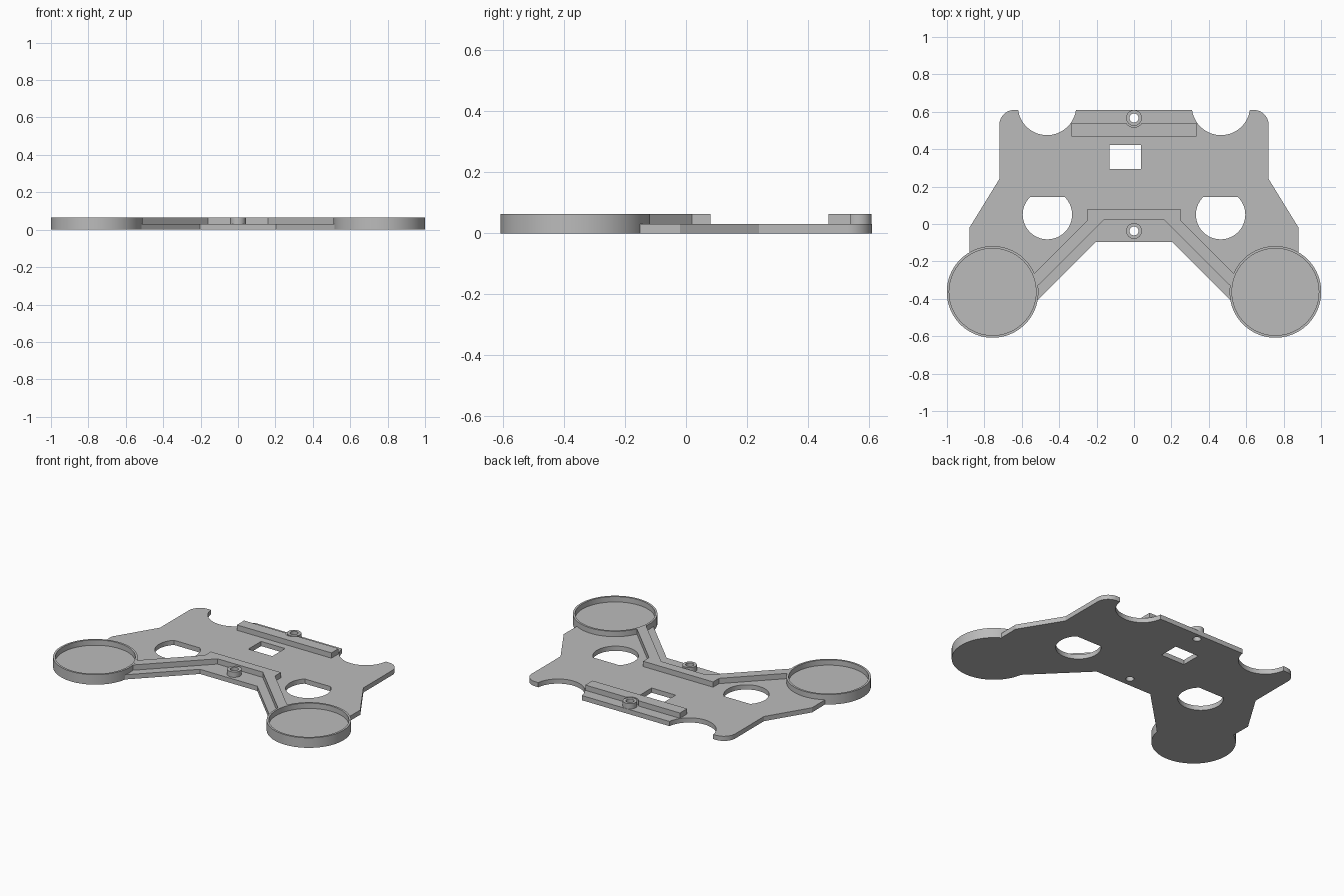
import bpy, bmesh
from math import cos, sin, radians

cube = bpy.data.objects.get("Cube")
if cube:
    bpy.data.objects.remove(cube, do_unlink=True)

GREY = (0.5, 0.5, 0.5, 1)
mat = bpy.data.materials.new("plain grey")
mat.use_nodes = True
mat.diffuse_color = GREY
mat.node_tree.nodes["Principled BSDF"].inputs["Base Color"].default_value = GREY

BASE, TOP = 0.03, 0.064
CUP_X, CUP_Y, CUP_R = 0.756, -0.363, 0.245
REAR_BOSS, FRONT_BOSS = 0.567, -0.037
BORE = 0.024


def arc(x, y, r, start, end, n=32):
    steps = [radians(start + (end - start) * i / n) for i in range(n + 1)]
    return [(x + r * cos(a), y + r * sin(a)) for a in steps]


def circle(x, y, r, n=64):
    return arc(x, y, r, 0, 360, n)[:-1]


def flip(points):
    return [(-x, y) for x, y in reversed(points)]


def mirrored(half):
    return half + flip(half)


def slab(name, loops, low, high):
    """Extrude closed loops; inner loops become holes."""
    curve = bpy.data.curves.new(name, "CURVE")
    curve.dimensions = "2D"
    curve.fill_mode = "BOTH"
    curve.extrude = (high - low) / 2
    for loop in loops:
        spline = curve.splines.new("POLY")
        spline.points.add(len(loop) - 1)
        for point, (x, y) in zip(spline.points, loop):
            point.co = (x, y, 0, 1)
        spline.use_cyclic_u = True
    source = bpy.data.objects.new(name + " profile", curve)
    bpy.context.collection.objects.link(source)
    graph = bpy.context.evaluated_depsgraph_get()
    mesh = bpy.data.meshes.new_from_object(source.evaluated_get(graph))
    bpy.data.objects.remove(source, do_unlink=True)
    bm = bmesh.new()
    bm.from_mesh(mesh)
    bmesh.ops.remove_doubles(bm, verts=bm.verts, dist=0.0001)
    bmesh.ops.translate(bm, verts=bm.verts, vec=(0, 0, (low + high) / 2))
    bmesh.ops.recalc_face_normals(bm, faces=bm.faces)
    bm.to_mesh(mesh)
    bm.free()
    mesh.materials.clear()
    mesh.materials.append(mat)
    obj = bpy.data.objects.new(name, mesh)
    bpy.context.collection.objects.link(obj)
    bpy.ops.object.select_all(action="DESELECT")
    obj.select_set(True)
    bpy.context.view_layer.objects.active = obj
    bpy.ops.object.shade_smooth_by_angle(angle=radians(30))
    return obj


# Base plate: notched rear edge, rounded horns, sloping sides, cup seats
half = arc(0.465, 0.631, 0.156, 187.7, 352.3)
half += arc(0.64, 0.53, 0.08, 90, 0, 12)
half += [(0.72, 0.24), (0.88, -0.02)]
half += arc(CUP_X, CUP_Y, CUP_R, 60, 190)
half += [(0.203, -0.095)]
opening = arc(0.463, 0.05, 0.132, 134, 406, 48)
window = [(-0.132, 0.293), (0.038, 0.293), (0.038, 0.422), (-0.132, 0.422)]
slab("base_plate", [mirrored(half), opening, flip(opening), window,
                    circle(0, REAR_BOSS, BORE), circle(0, FRONT_BOSS, BORE)], 0, BASE)

# Round cups: thin rim around a floor level with the plate
for side, sign in (("left", 1), ("right", -1)):
    rim = circle(sign * CUP_X, CUP_Y, CUP_R, 96)
    inner = circle(sign * CUP_X, CUP_Y, 0.232, 96)
    slab(side + "_cup_rim", [rim, inner], 0, TOP)
    slab(side + "_cup_floor", [inner], 0, BASE)

# Angled stiffening rail running between the cups
rail = [(0.248, 0.08), (0.248, 0.02)]
rail += arc(CUP_X, CUP_Y, CUP_R, 156, 172, 6)
rail += [(0.16, 0.022)]
slab("front_rail", [mirrored(rail)], BASE, TOP)

# Rear bar, relieved around the boss
bar = [(0.335, 0.467), (0.335, 0.54)]
relief = arc(0, REAR_BOSS, 0.05, -33, -147, 16)
slab("rear_bar", [bar + relief + flip(bar)], BASE, TOP)

# Hollow screw bosses
for name, y in (("rear_boss", REAR_BOSS), ("front_boss", FRONT_BOSS)):
    slab(name, [circle(0, y, 0.042, 48), circle(0, y, BORE)], BASE, TOP)
